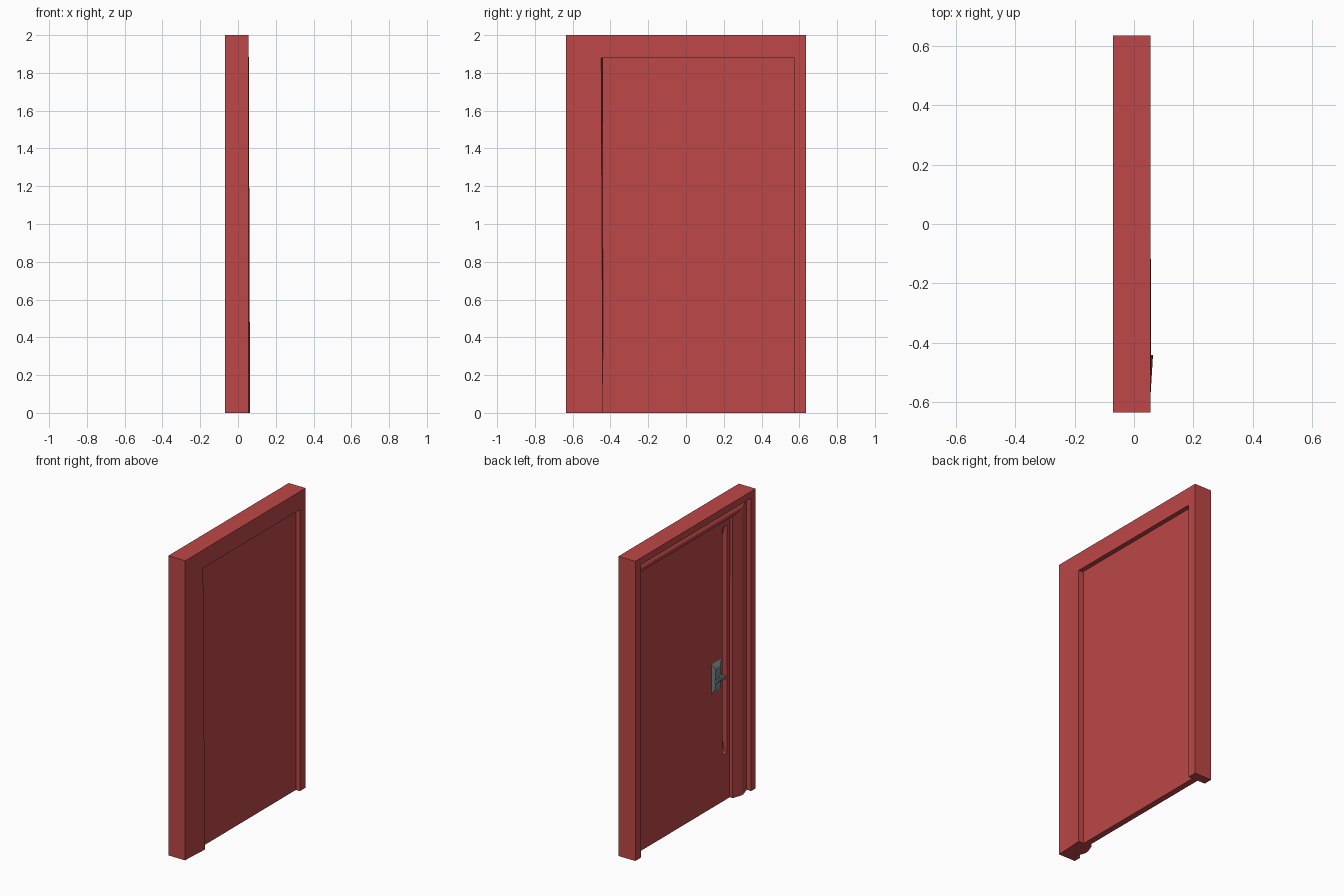
import bpy, bmesh, math
from mathutils import Vector

if "Cube" in bpy.data.objects:
    bpy.data.objects.remove(bpy.data.objects["Cube"])


def material(name, rgb):
    m = bpy.data.materials.new(name)
    m.diffuse_color = (*rgb, 1)
    m.use_nodes = True
    m.node_tree.nodes["Principled BSDF"].inputs["Base Color"].default_value = m.diffuse_color
    return m


RED = material("red_paint", (0.51, 0.063, 0.063))
STEEL = material("grey_steel", (0.19, 0.24, 0.26))


def mesh_object(name, bm, mat):
    bmesh.ops.recalc_face_normals(bm, faces=bm.faces)
    me = bpy.data.meshes.new(name)
    bm.to_mesh(me)
    bm.free()
    me.materials.append(mat)
    ob = bpy.data.objects.new(name, me)
    bpy.context.collection.objects.link(ob)
    return ob


def prism(name, points, direction, mat):
    """Extrude a closed outline of 3D points along a direction."""
    bm = bmesh.new()
    face = bm.faces.new([bm.verts.new(p) for p in points])
    ext = bmesh.ops.extrude_face_region(bm, geom=[face])
    verts = [g for g in ext["geom"] if isinstance(g, bmesh.types.BMVert)]
    bmesh.ops.translate(bm, vec=direction, verts=verts)
    return mesh_object(name, bm, mat)


def box(name, lo, hi, mat):
    pts = [(lo[0], lo[1], lo[2]), (hi[0], lo[1], lo[2]),
           (hi[0], hi[1], lo[2]), (lo[0], hi[1], lo[2])]
    return prism(name, pts, (0, 0, hi[2] - lo[2]), mat)


# Outer rim: an upside-down U, full wall depth
X0, X1, W, H = -0.07, 0.055, 0.635, 2.0
R, L, T = 0.575, -0.587, 1.955
rim = [(-W, 0), (-W, H), (W, H), (W, 0), (R, 0), (R, T), (L, T), (L, 0)]
prism("outer_frame", [(X0, y, z) for y, z in rim], (X1 - X0, 0, 0), RED)

# Ridged inner casing: profile (x, share of width) swept up the jamb, mitred, along the header
LOCK, TOP = -0.44, 1.88
profile = [(X1, 0), (-0.037, 0), (-0.058, 0.42), (-0.058, 0.56), (-0.037, 1), (X1, 1)]
bm = bmesh.new()
rings = []
for station in ("bottom", "corner", "end"):
    ring = []
    for x, s in profile:
        y = R if station == "end" else LOCK + (L - LOCK) * s
        z = 0 if station == "bottom" else TOP + (T - TOP) * s
        if (x, s) == (X1, 0):              # slight warp of the inner edge
            if station == "bottom":
                x += 0.009
            elif station == "corner":
                y -= 0.009
                x += 0.002
        ring.append(bm.verts.new((x, y, z)))
    rings.append(ring)
n = len(profile)
for a, b in zip(rings, rings[1:]):
    for i in range(n):
        bm.faces.new((a[i], a[(i + 1) % n], b[(i + 1) % n], b[i]))
bm.faces.new(rings[0])
bm.faces.new(rings[-1])
mesh_object("inner_casing", bm, RED)

# Door leaf
DX = -0.015
door = box("door_leaf", (DX, LOCK - 0.002, 0), (0.025, R, TOP), RED)

# Long finger groove with curved ends, cut into the leaf
groove = []
for i in range(6):
    a = math.pi / 2 * i / 5
    groove.append((DX + 0.035 * math.sin(a), 0.31 + 0.13 * (1 - math.cos(a))))
groove += [(x, 2.14 - z) for x, z in reversed(groove)]
groove = [(-0.03, 0.31)] + groove + [(-0.03, 1.83)]
cutter = prism("groove_cutter", [(x, -0.409, z) for x, z in groove], (0, 0.044, 0), RED)
cutter.hide_render = True
cutter.hide_viewport = True
cut = door.modifiers.new("groove", "BOOLEAN")
cut.operation = "DIFFERENCE"
cut.solver = "EXACT"
cut.object = cutter

# Lock plate with bevelled front
HY, HZ = -0.295, 0.86
plate = box("lock_plate", (DX - 0.016, HY - 0.05, HZ - 0.1), (DX, HY + 0.05, HZ + 0.1), STEEL)
for v in plate.data.vertices:
    if v.co.x < DX - 0.01:
        v.co.y = HY + (v.co.y - HY) * 0.6
        v.co.z = HZ + (v.co.z - HZ) * 0.7


# Lever: spindle and grip rods
def rod(name, a, b, radius):
    a, b = Vector(a), Vector(b)
    q = (b - a).to_track_quat("Z", "Y")
    ring = [a + q @ Vector((radius * math.cos(k * math.pi / 4),
                            radius * math.sin(k * math.pi / 4), 0)) for k in range(8)]
    return prism(name, ring, b - a, STEEL)


rod("lever_spindle", (DX - 0.015, -0.315, HZ), (-0.069, -0.315, HZ), 0.011)
rod("lever_grip", (-0.058, -0.325, HZ), (-0.058, -0.23, HZ), 0.01)
